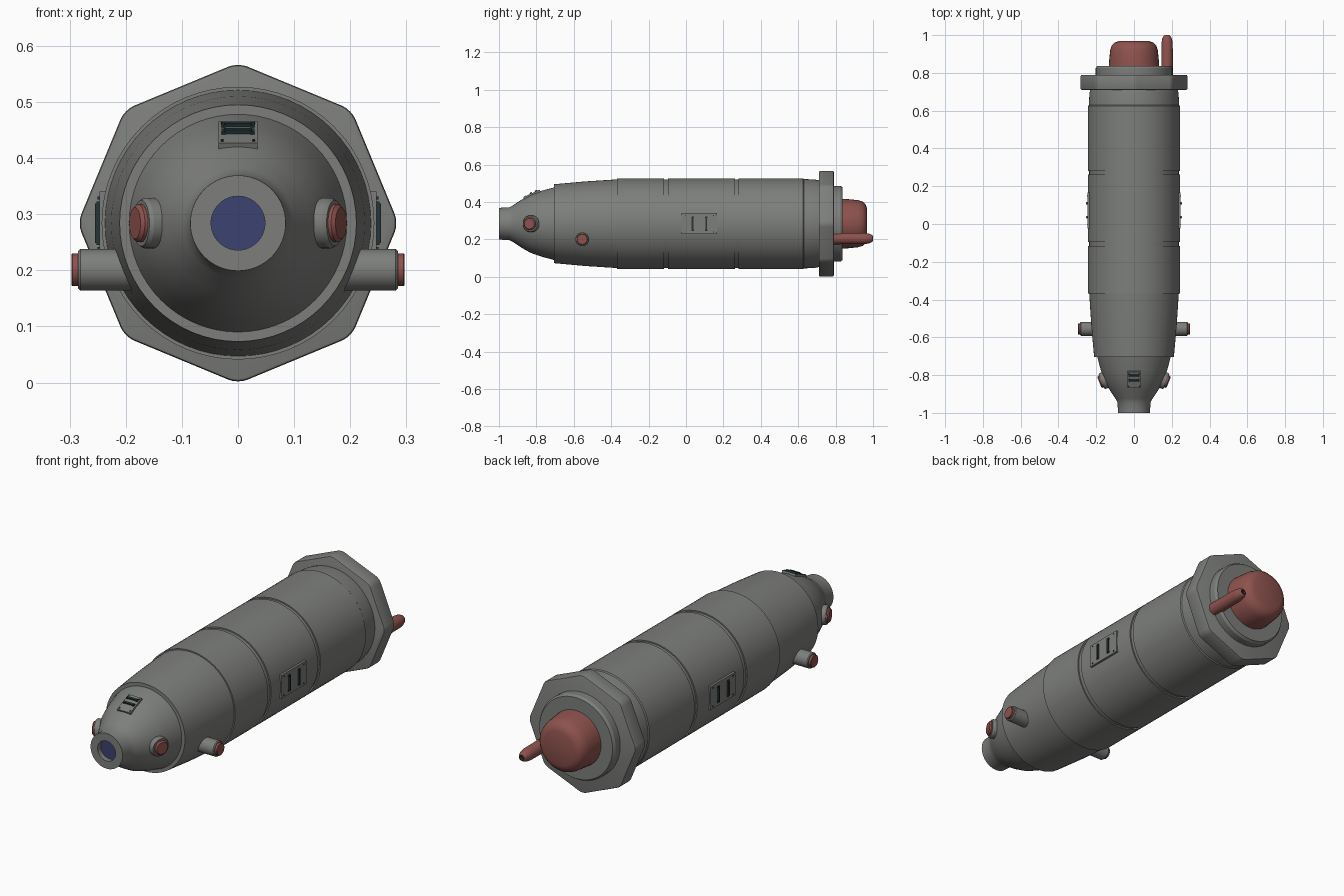
import bpy, bmesh, math
from mathutils import Vector, Matrix

if "Cube" in bpy.data.objects:
    bpy.data.objects.remove(bpy.data.objects["Cube"])

CZ = 0.284  # height of the long axis


def material(name, rgb):
    m = bpy.data.materials.new(name)
    m.diffuse_color = (*rgb, 1)
    m.use_nodes = True
    m.node_tree.nodes["Principled BSDF"].inputs["Base Color"].default_value = m.diffuse_color
    return m


GREY = material("hull grey", (0.205, 0.212, 0.2))
RED = material("dull red", (0.27, 0.085, 0.075))
BLUE = material("lens blue", (0.045, 0.055, 0.165))
DARK = material("dark teal", (0.018, 0.035, 0.04))


def finish(name, bm, mats, smooth=True, angle=28):
    bmesh.ops.recalc_face_normals(bm, faces=bm.faces)
    mesh = bpy.data.meshes.new(name)
    bm.to_mesh(mesh)
    bm.free()
    for m in mats:
        mesh.materials.append(m)
    ob = bpy.data.objects.new(name, mesh)
    bpy.context.collection.objects.link(ob)
    if smooth:
        bpy.ops.object.select_all(action='DESELECT')
        bpy.context.view_layer.objects.active = ob
        ob.select_set(True)
        bpy.ops.object.shade_smooth_by_angle(angle=math.radians(angle))
    return ob


def lathe(name, profile, origin, axis, mats, sides=32, tip=None):
    """Turn (distance, radius) points about an axis; tip = segment index from which material 1 starts."""
    bm = bmesh.new()
    rot = Vector((0, 0, 1)).rotation_difference(Vector(axis)).to_matrix().to_4x4()
    mat = Matrix.Translation(origin) @ rot
    rings = []
    for d, r in profile:
        rings.append([bm.verts.new(mat @ Vector((r * math.cos(2 * math.pi * i / sides),
                                                 r * math.sin(2 * math.pi * i / sides), d)))
                      for i in range(sides)])
    for k in range(len(rings) - 1):
        a, b = rings[k], rings[k + 1]
        for i in range(sides):
            j = (i + 1) % sides
            f = bm.faces.new((a[i], a[j], b[j], b[i]))
            f.material_index = int(tip is not None and k >= tip)
    bm.faces.new(rings[0])
    bm.faces.new(rings[-1]).material_index = int(tip is not None)
    return finish(name, bm, mats)


def box(bm, centre, size, mat, index=0):
    res = bmesh.ops.create_cube(bm, size=1, matrix=mat @ Matrix.Translation(centre)
                                @ Matrix.Diagonal((*size, 1)))
    for f in {f for v in res["verts"] for f in v.link_faces}:
        f.material_index = index


# main hull, from the rear shoulder to the nose bore, with two grooves and two steps
hull = [(0.72, 0.230), (0.69, 0.236), (0.63, 0.239), (0.625, 0.243),
        (0.281, 0.243), (0.281, 0.237), (0.261, 0.237), (0.261, 0.243),
        (-0.095, 0.243), (-0.095, 0.237), (-0.117, 0.237), (-0.117, 0.243),
        (-0.368, 0.243), (-0.368, 0.237), (-0.54, 0.226), (-0.705, 0.211),
        (-0.705, 0.194), (-0.77, 0.177), (-0.83, 0.156), (-0.88, 0.128),
        (-0.925, 0.098), (-0.945, 0.087), (-1.0, 0.085), (-1.0, 0.048), (-0.97, 0.048)]
lathe("hull", [(-y, r) for y, r in hull], (0, 0, CZ), (0, -1, 0), [GREY], 64)
lathe("nose_lens", [(0.0, 0.048), (0.006, 0.048)], (0, -0.969, CZ), (0, -1, 0), [BLUE], 48)

# octagonal rear flange with softened corners
bm = bmesh.new()
bmesh.ops.create_cone(bm, cap_ends=True, segments=8, radius1=0.286, radius2=0.286, depth=0.08,
                      matrix=Matrix.Translation((0, 0.75, CZ)) @ Matrix.Rotation(math.pi / 2, 4, 'X'))
corners = [e for e in bm.edges if abs((e.verts[0].co - e.verts[1].co).y) > 0.05]
bmesh.ops.bevel(bm, geom=corners, offset=0.018, segments=4, profile=0.5, affect='EDGES')
rims = [e for e in bm.edges if abs((e.verts[0].co - e.verts[1].co).y) < 0.01]
bmesh.ops.bevel(bm, geom=rims, offset=0.006, segments=2, profile=0.5, affect='EDGES')
finish("rear_flange", bm, [GREY])

# rear collar, plug and rod
lathe("rear_collar", [(0.78, 0.203), (0.825, 0.203), (0.837, 0.195)], (0, 0, CZ), (0, 1, 0), [GREY], 48)
lathe("rear_plug", [(0.83, 0.134), (0.87, 0.131), (0.92, 0.126), (0.945, 0.118),
                    (0.96, 0.104), (0.968, 0.082)], (0, 0, CZ), (0, 1, 0), [RED], 40)
lathe("rear_rod", [(0.785, 0.031), (0.955, 0.030), (0.98, 0.026), (0.995, 0.019), (1.0, 0.012),
                   (0.985, 0.012)], (0.175, 0, 0.205), (0, 1, 0), [RED, DARK], 24, tip=4)

for side, label in ((1, "right"), (-1, "left")):
    # stub tube with red end plug
    lathe(label + "_stub_tube", [(0.15, 0.037), (0.281, 0.037), (0.285, 0.033)],
          (0, -0.555, 0.201), (side, 0, 0), [GREY])
    lathe(label + "_stub_plug", [(0.28, 0.029), (0.295, 0.029), (0.297, 0.027)],
          (0, -0.555, 0.201), (side, 0, 0), [RED])
    # nose port angled forward
    axis = Vector((side * 0.93, -0.36, 0)).normalized()
    base = Vector((side * 0.125, -0.815, CZ))
    lathe(label + "_port", [(-0.02, 0.045), (0.044, 0.045), (0.051, 0.041)], base, axis, [GREY])
    lathe(label + "_port_cap", [(0.045, 0.034), (0.057, 0.034), (0.063, 0.028)], base, axis, [RED])


def hatch(name, frame, length, width, bars, bar_len, bar_w, curve=0.0):
    """Plate in local x (length) and y (width), raised along local z, with dark handles and bolts."""
    bm = bmesh.new()
    box(bm, (0, 0, -0.006), (length, width, 0.016), frame)
    for x in bars:
        box(bm, (x, 0, 0.005), (bar_w, bar_len, 0.009), frame, 1)
        for s in (-1, 1):
            box(bm, (x, s * bar_len / 2, 0.004), (bar_w * 1.5, 0.008, 0.006), frame, 1)
    for sx in (-1, 1):
        for sy in (-1, 1):
            box(bm, (sx * length * 0.4, sy * width * 0.4, 0.003), (0.005, 0.005, 0.004), frame, 1)
    finish(name, bm, [GREY, DARK], smooth=False)


def frame(origin, x, z):
    x, z = Vector(x).normalized(), Vector(z).normalized()
    m = Matrix((x, z.cross(x), z)).transposed().to_4x4()
    m.translation = origin
    return m


# side hatches and nose hatch
for side, label in ((1, "right"), (-1, "left")):
    hatch(label + "_hatch", frame((side * 0.245, 0.072, CZ), (0, 1, 0), (side, 0, 0)),
          0.19, 0.112, (-0.037, 0.037), 0.07, 0.009)
hatch("nose_hatch", frame((0, -0.825, CZ + 0.160), (0, 0.9, 0.40), (0, -0.40, 0.9)),
      0.095, 0.07, (-0.002, 0.027), 0.05, 0.009)
